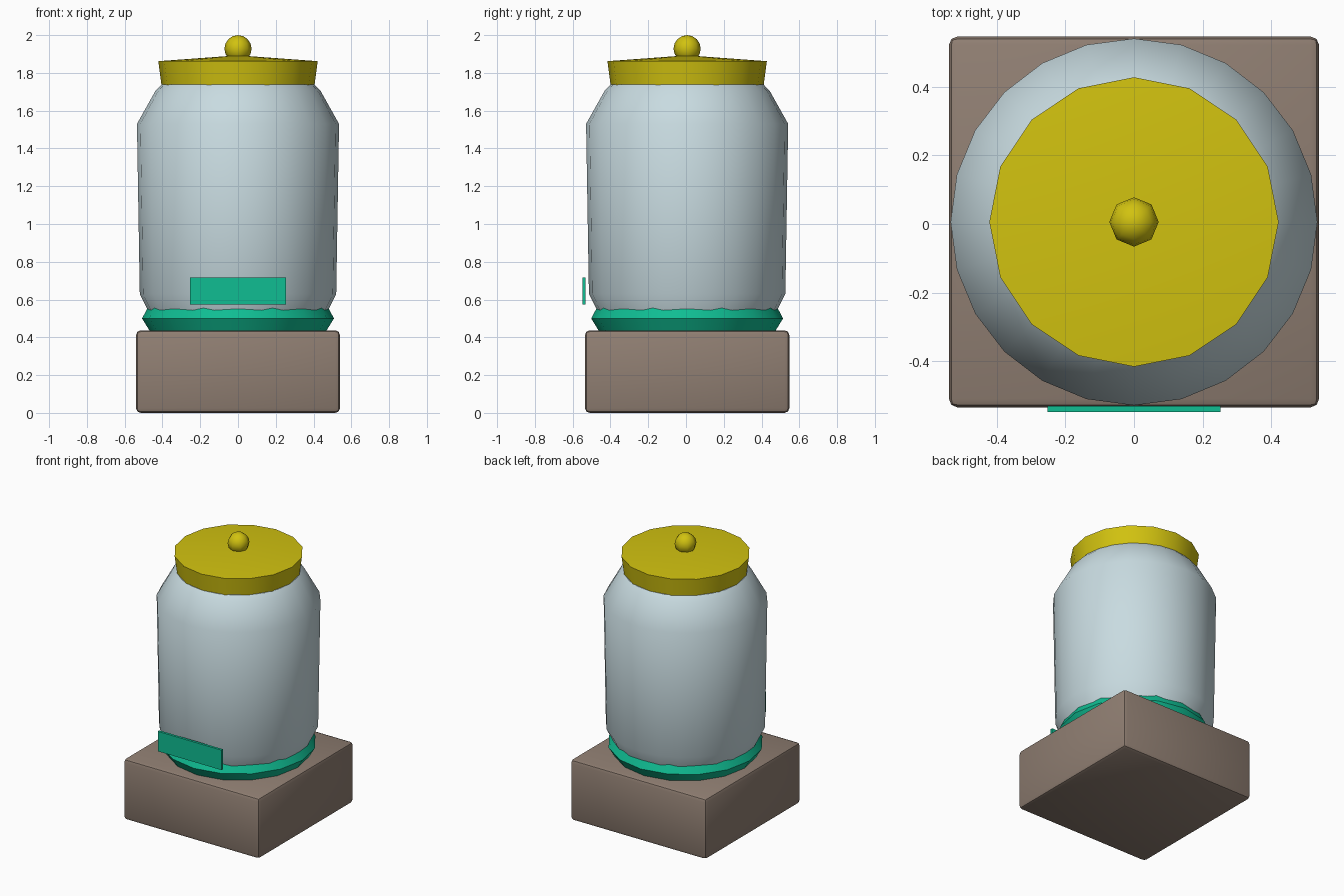
import bpy
import math

default_cube = bpy.data.objects.get("Cube")
if default_cube:
    bpy.data.objects.remove(default_cube, do_unlink=True)

CY = 0.006  # depth of the main axis


def material(name, rgb):
    mat = bpy.data.materials.new(name)
    mat.use_nodes = True
    color = (*rgb, 1.0)
    mat.diffuse_color = color
    mat.node_tree.nodes["Principled BSDF"].inputs["Base Color"].default_value = color
    return mat


def finish(obj, name, mat, angle=40):
    obj.name = obj.data.name = name
    obj.data.materials.append(mat)
    bpy.ops.object.select_all(action="DESELECT")
    obj.select_set(True)
    bpy.context.view_layer.objects.active = obj
    bpy.ops.object.shade_smooth_by_angle(angle=math.radians(angle))
    return obj


def box(name, lo, hi, mat, bevel=0):
    center = [(a + b) / 2 for a, b in zip(lo, hi)]
    bpy.ops.mesh.primitive_cube_add(size=1, location=center)
    obj = bpy.context.object
    obj.scale = [b - a for a, b in zip(lo, hi)]
    bpy.ops.object.transform_apply(location=False, rotation=False, scale=True)
    if bevel:
        mod = obj.modifiers.new("rounded edges", "BEVEL")
        mod.width = bevel
        mod.segments = 2
        bpy.ops.object.modifier_apply(modifier=mod.name)
    return finish(obj, name, mat)


def lathe(name, profile, sides, mat, angle=40):
    """Revolve (radius, height) points; zero radius closes to a pole."""
    verts, rings, faces = [], [], []
    for r, z in profile:
        count = sides if r > 0 else 1
        rings.append([len(verts) + i for i in range(count)])
        for i in range(count):
            a = 2 * math.pi * i / sides
            verts.append((r * math.cos(a), r * math.sin(a), z))
    for low, high in zip(rings, rings[1:]):
        for i in range(sides):
            j = (i + 1) % sides
            if len(low) == 1:
                faces.append((low[0], high[j], high[i]))
            elif len(high) == 1:
                faces.append((low[i], low[j], high[0]))
            else:
                faces.append((low[i], low[j], high[j], high[i]))
    mesh = bpy.data.meshes.new(name)
    mesh.from_pydata(verts, [], faces)
    obj = bpy.data.objects.new(name, mesh)
    obj.location.y = CY
    bpy.context.collection.objects.link(obj)
    return finish(obj, name, mat, angle)


brown = material("warm brown", (0.28, 0.212, 0.17))
glass = material("pale glass blue", (0.58, 0.71, 0.75))
green = material("emerald green", (0.005, 0.51, 0.29))
yellow = material("mustard yellow", (0.64, 0.54, 0.005))

# Square foot
box("base", (-0.54, CY - 0.541, 0), (0.54, CY + 0.541, 0.437), brown, 0.025)

# Collar between foot and jar
lathe("collar", [(0, 0.43), (0.468, 0.435), (0.508, 0.50), (0.476, 0.56), (0, 0.56)],
      16, green, 30)

# Jar body with tapered shoulder
lathe("jar", [(0, 0.47), (0.44, 0.47), (0.52, 0.63), (0.535, 1.53),
              (0.437, 1.705), (0.405, 1.738), (0, 1.738)], 24, glass)

# Flared lid with a shallow conical top
lathe("lid", [(0, 1.735), (0.405, 1.735), (0.422, 1.862), (0, 1.893)], 16, yellow, 30)

# Lid knob
bpy.ops.mesh.primitive_uv_sphere_add(segments=8, ring_count=8, radius=0.072,
                                     location=(0, CY, 1.928))
finish(bpy.context.object, "lid_knob", yellow, 60)

# Front label plate
box("label_plate", (-0.253, -0.549, 0.573), (0.253, -0.531, 0.716), green)
